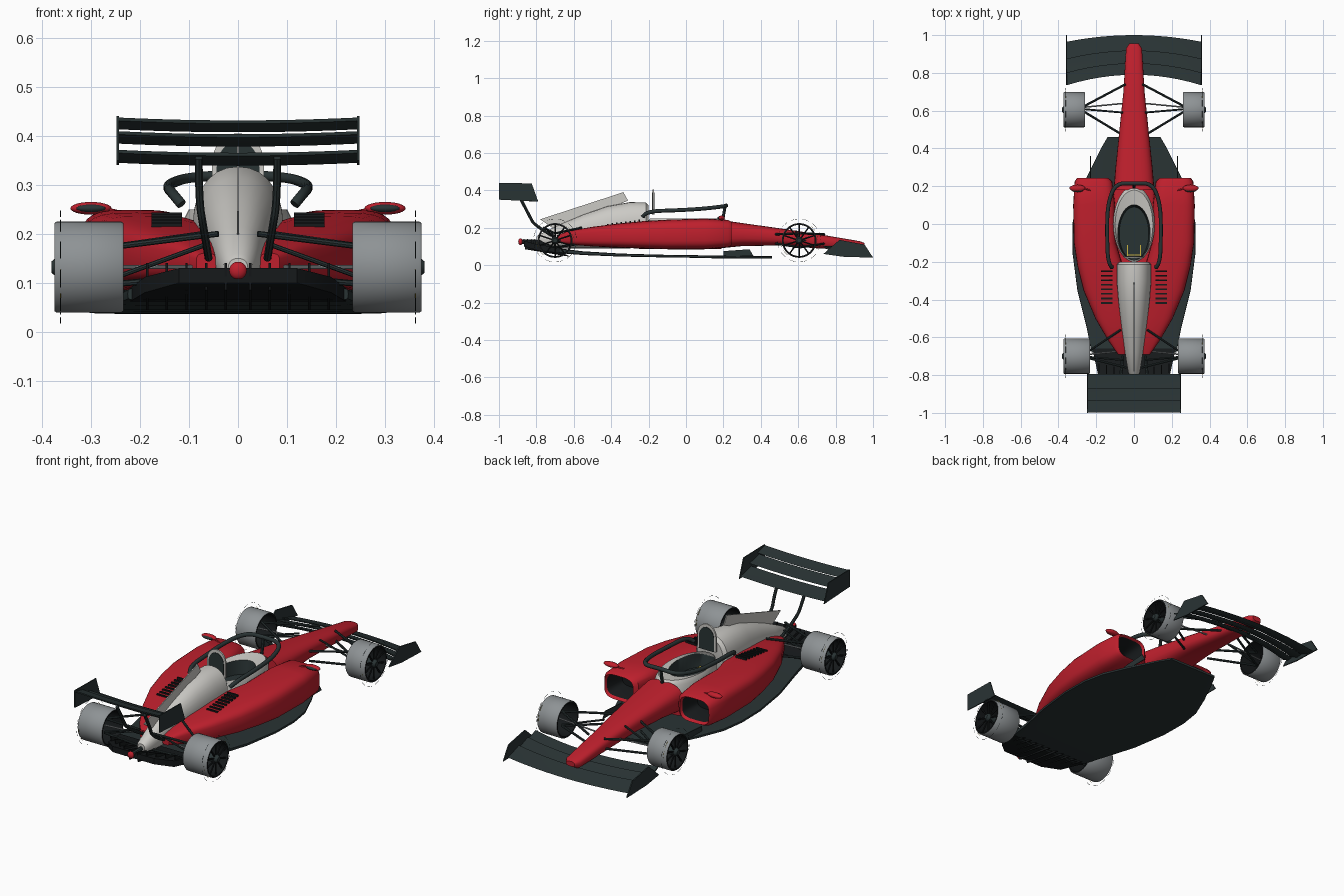
import bpy, bmesh, math
from mathutils import Vector

old = bpy.data.objects.get("Cube")
if old:
    bpy.data.objects.remove(old)


def material(name, r, g, b):
    m = bpy.data.materials.new(name)
    m.use_nodes = True
    m.diffuse_color = (r, g, b, 1)
    m.node_tree.nodes["Principled BSDF"].inputs["Base Color"].default_value = (r, g, b, 1)
    return m


RED = material("red_paint", .52, .014, .026)
PALE = material("pale_grey", .6, .59, .56)
CARBON = material("carbon_dark", .022, .033, .034)
BLACK = material("black", .008, .01, .011)
GREY = material("wheel_grey", .27, .29, .3)
YELLOW = material("yellow", .6, .45, .05)


def finish(name, mesh, mats, mirror=False, angle=40):
    """Link a mesh, shade it and optionally mirror it across x."""
    for m in mats:
        mesh.materials.append(m)
    for p in mesh.polygons:
        p.use_smooth = True
    mesh.set_sharp_from_angle(angle=math.radians(angle))
    ob = bpy.data.objects.new(name, mesh)
    bpy.context.collection.objects.link(ob)
    if mirror:
        ob.modifiers.new("Mirror", "MIRROR").use_mirror_merge = False
    return ob


def skin(name, rings, mats, mirror=False, first=0, caps=True, closed=False, rule=None):
    """Bridge rings of points; strips before 'first' use the second material."""
    bm = bmesh.new()
    loops = [[bm.verts.new(p) for p in r] for r in rings]
    count = len(loops)
    for i in range(count if closed else count - 1):
        a, b = loops[i], loops[(i + 1) % count]
        for j in range(len(a)):
            k = (j + 1) % len(a)
            f = bm.faces.new((a[j], a[k], b[k], b[j]))
            f.material_index = int(rule(i) if rule else i < first)
    if caps and not closed:
        f = bm.faces.new(loops[0])
        f.material_index = int(rule(-1) if rule else first > 0)
        f = bm.faces.new(loops[-1])
        f.material_index = int(rule(count) if rule else 0)
    bmesh.ops.recalc_face_normals(bm, faces=bm.faces)
    mesh = bpy.data.meshes.new(name)
    bm.to_mesh(mesh)
    bm.free()
    return finish(name, mesh, mats, mirror)


def section(y, x0, x1, z0, z1, power=2.6, n=28):
    """Rounded-box cross-section at a given y."""
    pts = []
    for i in range(n):
        c, s = math.cos(math.tau * i / n), math.sin(math.tau * i / n)
        pts.append(((x0 + x1) / 2 + (x1 - x0) / 2 * math.copysign(abs(c) ** (2 / power), c), y,
                    (z0 + z1) / 2 + (z1 - z0) / 2 * math.copysign(abs(s) ** (2 / power), s)))
    return pts


def hull(name, rows, mat, power):
    return skin(name, [section(y, -w, w, a, b, power) for y, w, a, b in rows], [mat])


def plate(name, outline, x, thick, mat, mirror=False):
    """Upright plate from a (y, z) outline."""
    rings = [[(x + d, y, z) for y, z in outline] for d in (-thick / 2, thick / 2)]
    return skin(name, rings, [mat], mirror)


def box(name, loc, size, mat, mirror=False):
    x, y, z = (s / 2 for s in size)
    rings = [[(loc[0] + i * x, loc[1] + j * y, loc[2] + h * z)
              for i, j in ((-1, -1), (1, -1), (1, 1), (-1, 1))] for h in (-1, 1)]
    return skin(name, rings, [mat], mirror)


def tube(name, pts, r, mat, mirror=False, curved=False, res=2):
    cu = bpy.data.curves.new(name, "CURVE")
    cu.dimensions, cu.bevel_depth, cu.bevel_resolution, cu.use_fill_caps = "3D", r, res, True
    sp = cu.splines.new("NURBS" if curved else "POLY")
    sp.points.add(len(pts) - 1)
    for q, p in zip(sp.points, pts):
        q.co = (*p, 1)
    if curved:
        sp.use_endpoint_u, sp.order_u = True, 3
    tmp = bpy.data.objects.new("tmp", cu)
    bpy.context.collection.objects.link(tmp)
    mesh = bpy.data.meshes.new_from_object(tmp.evaluated_get(bpy.context.evaluated_depsgraph_get()))
    bpy.data.objects.remove(tmp)
    mesh.materials.clear()
    return finish(name, mesh, [mat], mirror)


def wing(name, half, bow, lead, trail, thick):
    """Thin aerofoil across x; lead and trail are (y, z), bow shifts the tips of each."""
    rings = []
    for i in range(13):
        t = i / 6 - 1
        a = Vector((half * t, lead[0] + bow[0] * t * t, lead[1] + bow[2] * t * t))
        b = Vector((half * t, trail[0] + bow[1] * t * t, trail[1] + bow[2] * t * t))
        up = Vector((0, 0, thick / 2))
        mid = a.lerp(b, .4) - up
        rings.append([a, mid + up, b + up / 2, b - up / 2, mid - up])
    return skin(name, rings, [CARBON])


def ellipsoid(name, loc, size, mat, mirror=False):
    rings = []
    for i in range(1, 12):
        a = math.pi * i / 12
        rings.append([(loc[0] + size[0] * math.sin(a) * math.cos(math.tau * j / 20),
                       loc[1] + size[1] * math.sin(a) * math.sin(math.tau * j / 20),
                       loc[2] + size[2] * math.cos(a)) for j in range(20)])
    return skin(name, rings, [mat], mirror)


# Central bodywork
hull("nose", [(.955, .025, .092, .118), (.93, .042, .078, .128), (.7, .056, .09, .167),
              (.5, .077, .105, .197), (.3, .098, .102, .225), (.18, .108, .09, .242)], RED, 2.8)
hull("core", [(.19, .11, .086, .165), (-.25, .11, .086, .165)], RED, 5)
hull("engine_cover", [(-.2, .075, .12, .32), (-.215, .092, .1, .335), (-.3, .092, .09, .337),
                      (-.42, .082, .09, .315), (-.55, .066, .09, .27), (-.68, .048, .09, .215),
                      (-.79, .03, .1, .16), (-.8, .02, .11, .15)], PALE, 2.2)
plate("spine_fin", [(-.78, .245), (-.335, .39), (-.31, .345), (-.42, .3), (-.7, .19)], 0, .005, PALE)

# Cockpit surround with a dark sunken tub
loops = [(.108, .2, 0, .14), (.11, .2, 0, .23), (.1, .185, -.005, .25), (.086, .152, -.05, .24),
         (.078, .14, -.05, .17)]
skin("cockpit", [[(rx * math.cos(math.tau * i / 36), cy + ry * math.sin(math.tau * i / 36), z)
                  for i in range(36)] for rx, ry, cy, z in loops], [PALE, CARBON], rule=lambda i: i >= 3)
box("seat_belt", (.034, -.14, .174), (.006, .06, .006), YELLOW, True)
box("belt_buckle", (0, -.165, .174), (.07, .006, .006), YELLOW)

# Roll hoop: pale arch with a dark panel
arch = [(.053 * math.cos(math.pi * i / 16), .345 + .06 * math.sin(math.pi * i / 16)) for i in range(17)]
arch = [(.053, .27)] + arch + [(-.053, .27)]
for name, scale, half, mat in (("roll_hoop", 1, .004, PALE), ("hoop_panel", .82, .006, CARBON)):
    skin(name, [[(x * scale, -.175 + d, .27 + (z - .27) * (scale + .06 if scale < 1 else 1))
                 for x, z in arch] for d in (-half, half)], [mat])

# Halo guard
tube("halo", [(.115, -.23, .26), (.138, -.215, .288), (.143, -.05, .293), (.14, .1, .302), (.1, .215, .316),
              (0, .215, .32), (-.1, .215, .316), (-.14, .1, .302), (-.143, -.05, .293),
              (-.138, -.215, .288), (-.115, -.23, .26)], .0105, CARBON, curved=True, res=3)
tube("halo_pillar", [(0, .21, .318), (0, .195, .235)], .008, CARBON)

# Sidepods: the lip turns inward into a dark duct
pod = [(.12, .15, .285, .125, .21), (.23, .14, .296, .115, .224), (.243, .135, .302, .105, .232),
       (.225, .115, .314, .095, .242), (.1, .1, .322, .085, .249), (-.1, .095, .318, .085, .243),
       (-.22, .06, .3, .088, .236), (-.35, .03, .268, .093, .224), (-.5, .025, .205, .1, .205),
       (-.62, .03, .135, .11, .184), (-.69, .045, .085, .12, .16)]
skin("sidepod", [section(*row, power=3.6) for row in pod], [RED, BLACK], True, first=1)
for i in range(8):
    box("louvre", (.145, -.25 - .024 * i, .237 - .022 * i / 7), (.062, .009, .012), BLACK, True)
ellipsoid("mirror", (.3, .19, .252), (.042, .018, .013), RED, True)
ellipsoid("mirror_glass", (.3, .178, .252), (.03, .01, .008), CARBON, True)
tube("mirror_stalk", [(.27, .19, .25), (.2, .17, .235)], .004, RED, True)

# Floor and diffuser
hull("floor", [(.46, .14, .036, .048), (.4, .175, .036, .048), (.25, .25, .036, .05), (.12, .305, .037, .052),
               (0, .326, .04, .054), (-.15, .326, .042, .056), (-.35, .3, .046, .062),
               (-.55, .25, .054, .074), (-.68, .225, .064, .09)], CARBON, 9)
skin("diffuser", [[(x, -.66, z) for x, z in ((-.22, .062), (.22, .062), (.22, .09), (-.22, .09))],
                  [(x, -.8, z) for x, z in ((-.19, .08), (.19, .08), (.19, .112), (-.19, .112))],
                  [(x, -.865, z) for x, z in ((-.12, .1), (.12, .1), (.12, .13), (-.12, .13))]], [BLACK])
for i in range(5):
    x = .025 + .04 * i
    plate("diffuser_fin", [(-.62, .045), (-.86 + .02 * i, .085), (-.87 + .02 * i, .14), (-.72, .1)],
          x, .005, BLACK, True)
plate("floor_fin", [(.36, .05), (.34, .085), (.2, .075), (.2, .05)], .23, .004, CARBON, True)
tube("tail_mount", [(0, -.78, .125), (0, -.88, .125)], .011, CARBON)
ellipsoid("rear_light", (0, -.885, .125), (.018, .012, .018), RED)

# Front wing
for i, (a, b) in enumerate(((0, .4), (.38, .72), (.7, 1))):
    wing("front_wing_element", .355, (-.035 - .02 * a, -.035 - .02 * b, 0),
         (1 - .21 * a, .047 + .045 * a), (1 - .21 * b, .047 + .045 * b + .008), .012)
plate("front_endplate", [(.735, .06), (.82, .135), (.955, .11), (1, .04), (.84, .045)], .357, .006, CARBON, True)
tube("nose_mount", [(.025, .86, .1), (.025, .86, .07)], .008, CARBON, True)

# Rear wing on two curved pylons
for lead, trail in (((-.795, .345), (-.885, .362)), ((-.87, .385), (-.95, .4)), ((-.935, .415), (-.998, .428))):
    wing("rear_wing_element", .245, (0, 0, .006), lead, trail, .013)
plate("rear_endplate", [(-1, .44), (-.825, .437), (-.79, .34), (-1, .35)], .245, .005, CARBON, True)
tube("wing_pylon", [(.08, -.885, .355), (.08, -.84, .27), (.07, -.81, .21), (.06, -.7, .15)],
     .008, CARBON, True, curved=True)


# Wheels: open drum, spokes, hub and sidewall marks
def wheel(name, y, x0, x1):
    zc, r = .132, .093

    def ring(x, rad, n=40):
        return [(x, y + rad * math.cos(math.tau * i / n), zc + rad * math.sin(math.tau * i / n)) for i in range(n)]
    prof = [(x0, r - .003), (x0 + .004, r), (x1 - .004, r), (x1, r - .003), (x1, r - .01), (x0, r - .01)]
    skin(name + "_drum", [ring(*p) for p in prof], [GREY, BLACK], True, closed=True, rule=lambda i: i >= 3)
    skin(name + "_hub", [ring(x1 - .05, .02, 20), ring(x1 - .004, .02, 20), ring(x1 + .006, .012, 20)], [CARBON], True)
    for k in range(10):
        a = math.tau * (k + .5) / 10
        tube(name + "_spoke", [(x1 - .012, y + q * math.cos(a), zc + q * math.sin(a)) for q in (.012, .086)],
             .0045, BLACK, True, res=1)
    for k in range(12):
        for rad, mat, label in ((.115, CARBON, "_mark"), (.099, YELLOW, "_stripe")):
            if mat == CARBON or k % 6 < 2:
                arc = [math.tau * (k + f) / 12 for f in (.1, .3, .5, .7)]
                tube(name + label, [(x1 - .012, y + rad * math.cos(a), zc + rad * math.sin(a)) for a in arc],
                     .0008, mat, True, res=0)


wheel("front_wheel", .605, .26, .374)
wheel("rear_wheel", -.7, .234, .374)

# Suspension arms
for wy, wx, ends in ((.61, .29, ((.74, .045), (.48, .075))), (-.7, .28, ((-.56, .07), (-.76, .04)))):
    for end_y, end_x in ends:
        tube("upper_arm", [(wx, wy, .17), (end_x, end_y, .165 if wy > 0 else .2)], .006, CARBON, True)
        tube("lower_arm", [(wx, wy, .095), (end_x, end_y, .115)], .006, CARBON, True)
    tube("push_rod", [(wx, wy, .1), (.06, wy - .02, .18)], .005, CARBON, True)
    tube("axle", [(wx + .06, wy, .132), (.04, wy + .03, .132)], .004, GREY, True)
